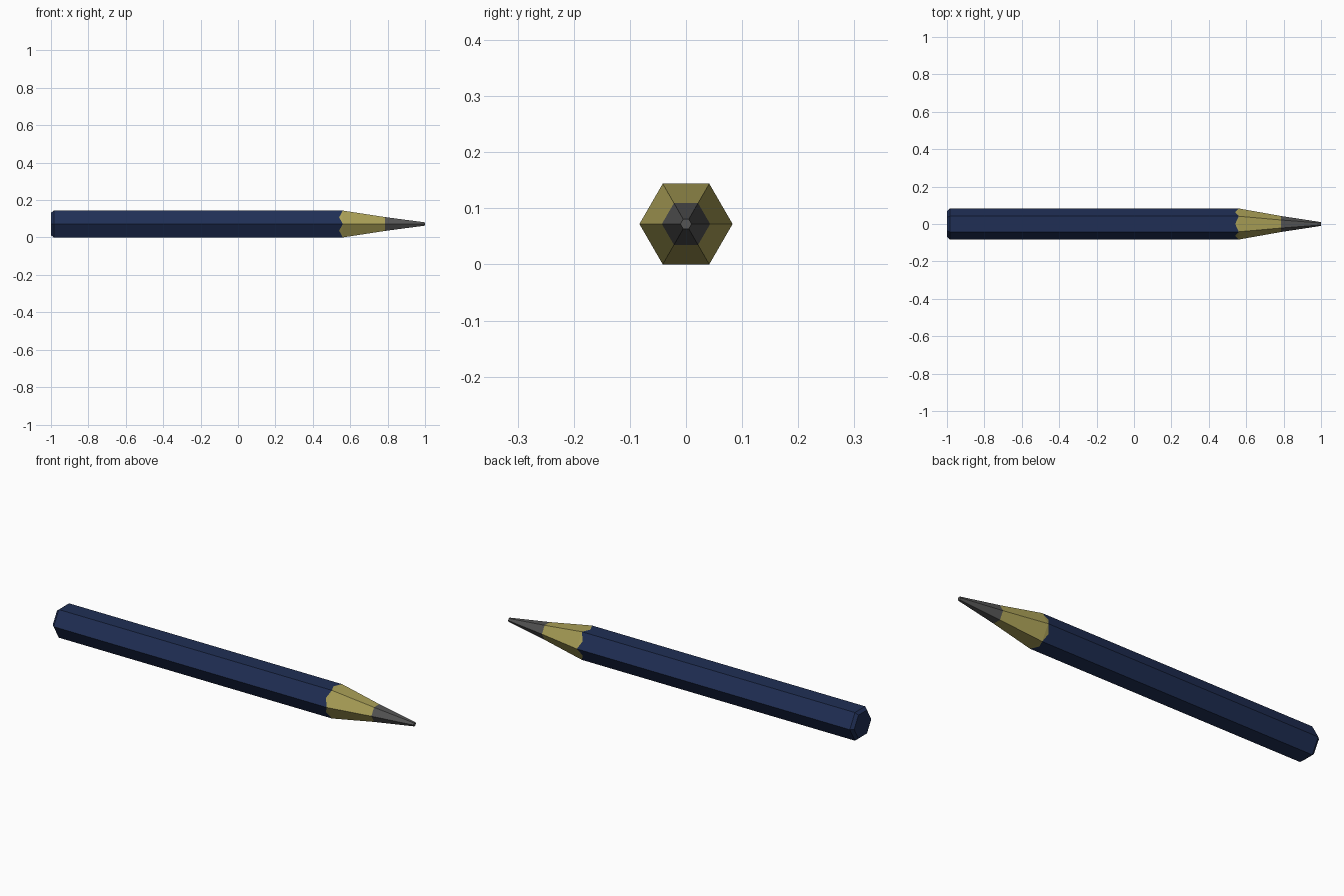
import bpy, bmesh
from math import cos, sin, pi

if "Cube" in bpy.data.objects:
    bpy.data.objects.remove(bpy.data.objects["Cube"])

CZ = 0.072      # pencil axis height
R = 0.083       # hexagon corner radius
SHOULDER, DIP = 0.56, 0.541


def material(name, rgb):
    m = bpy.data.materials.new(name)
    m.diffuse_color = (*rgb, 1)
    m.use_nodes = True
    m.node_tree.nodes["Principled BSDF"].inputs["Base Color"].default_value = m.diffuse_color
    return m


def ring(bm, x, r):
    return [bm.verts.new((x, r * cos(i * pi / 3), CZ + r * sin(i * pi / 3)))
            for i in range(6)]


def dips(bm):
    # points at the middle of each flat, where paint gives way to wood
    a = R * cos(pi / 6)
    return [bm.verts.new((DIP, a * cos((i + .5) * pi / 3),
                          CZ + a * sin((i + .5) * pi / 3))) for i in range(6)]


def bridge(bm, a, b):
    for i in range(6):
        j = (i + 1) % 6
        bm.faces.new((a[i], a[j], b[j], b[i]))


def finish(bm, name, mat):
    bmesh.ops.recalc_face_normals(bm, faces=bm.faces)
    me = bpy.data.meshes.new(name)
    bm.to_mesh(me)
    bm.free()
    me.materials.append(mat)
    bpy.context.collection.objects.link(bpy.data.objects.new(name, me))


# painted hexagonal body with chamfered back end and scalloped front edge
bm = bmesh.new()
end = ring(bm, -1.0, R - 0.014)
back = ring(bm, -0.985, R)
front = ring(bm, SHOULDER, R)
mid = dips(bm)
bm.faces.new(end)
bridge(bm, end, back)
for i in range(6):
    j = (i + 1) % 6
    bm.faces.new((back[i], back[j], mid[i]))
    bm.faces.new((back[j], front[j], mid[i]))
    bm.faces.new((back[i], mid[i], front[i]))
finish(bm, "painted_body", material("navy_paint", (0.014, 0.028, 0.09)))

# sharpened wood, flush with the body at the scallops
bm = bmesh.new()
base = ring(bm, SHOULDER, R)
mid = dips(bm)
neck = ring(bm, 0.785, 0.043)
for i in range(6):
    bm.faces.new((mid[i], base[(i + 1) % 6], base[i]))
bridge(bm, base, neck)
finish(bm, "sharpened_wood", material("wood", (0.40, 0.35, 0.095)))

# graphite point with blunt tip
bm = bmesh.new()
neck = ring(bm, 0.785, 0.043)
tip = ring(bm, 1.0, 0.010)
bridge(bm, neck, tip)
bm.faces.new(tip)
finish(bm, "graphite_point", material("graphite", (0.09, 0.09, 0.09)))
